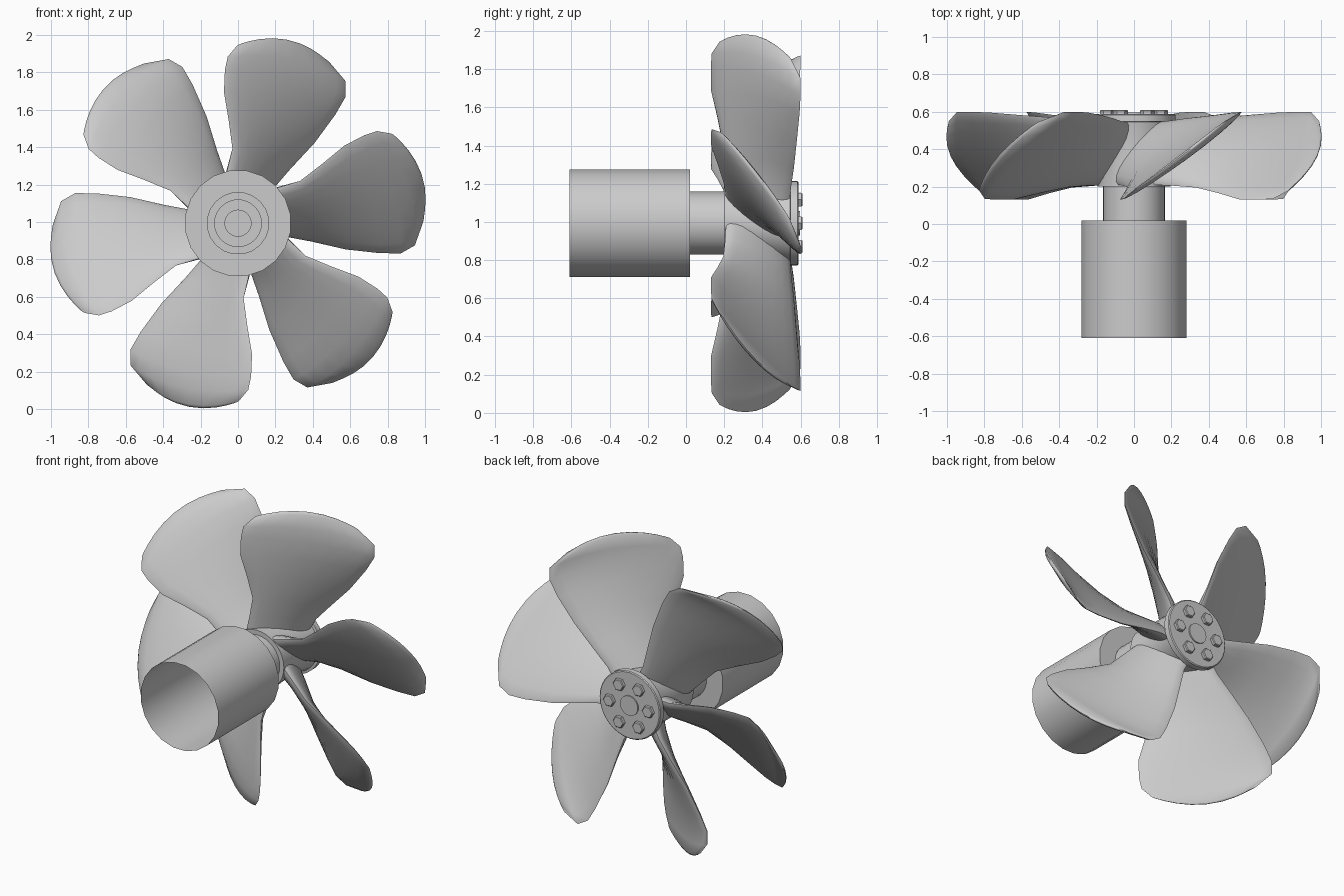
import bpy, bmesh, math
from mathutils import Vector, Matrix

if "Cube" in bpy.data.objects:
    bpy.data.objects.remove(bpy.data.objects["Cube"])

CZ = 0.993  # height of the propeller axis


def finish(name, bm, angle=35):
    bmesh.ops.remove_doubles(bm, verts=bm.verts, dist=1e-5)
    bmesh.ops.recalc_face_normals(bm, faces=bm.faces)
    me = bpy.data.meshes.new(name)
    bm.to_mesh(me)
    bm.free()
    ob = bpy.data.objects.new(name, me)
    bpy.context.collection.objects.link(ob)
    bpy.ops.object.select_all(action='DESELECT')
    ob.select_set(True)
    bpy.context.view_layer.objects.active = ob
    bpy.ops.object.shade_smooth_by_angle(angle=math.radians(angle))
    return ob


def lathe(name, profile, sides, x=0.0, z=0.0, phase=0.0, angle=35):
    """Revolve (radius, y) points around an axis parallel to y."""
    bm = bmesh.new()
    rings = []
    for r, y in profile:
        rings.append([bm.verts.new((x + r * math.cos(phase + math.tau * i / sides), y,
                                    CZ + z + r * math.sin(phase + math.tau * i / sides)))
                      for i in range(sides)] if r > 0 else [bm.verts.new((x, y, CZ + z))])
    for a, b in zip(rings, rings[1:]):
        for i in range(sides):
            j = (i + 1) % sides
            if len(a) == 1:
                bm.faces.new((a[0], b[i], b[j]))
            elif len(b) == 1:
                bm.faces.new((a[i], a[j], b[0]))
            else:
                bm.faces.new((a[i], a[j], b[j], b[i]))
    return finish(name, bm, angle)


# Open drive sleeve with its annular end, and the narrow shaft
lathe("sleeve", [(0.285, -0.61), (0.285, 0.02), (0.165, 0.02)], 20, phase=math.pi / 20)
lathe("shaft", [(0.165, 0.02), (0.165, 0.21)], 32)

# Hub, back plate and centre boss
lathe("hub", [(0, 0.23), (0.07, 0.23), (0.07, 0.215), (0.125, 0.215), (0.125, 0.2),
              (0.195, 0.2), (0.19, 0.3), (0.19, 0.45), (0.205, 0.55)], 32)
lathe("back_plate", [(0.205, 0.545), (0.222, 0.548), (0.222, 0.583), (0.216, 0.588), (0, 0.588)], 32)
lathe("centre_boss", [(0.065, 0.58), (0.065, 0.596), (0, 0.596)], 24)

# Ring of hexagonal bolts
for k in range(6):
    a = k * math.tau / 6
    lathe(f"bolt_{k + 1}", [(0.04, 0.58), (0.04, 0.605), (0.035, 0.61), (0, 0.61)], 6,
          0.142 * math.cos(a), 0.142 * math.sin(a), a, 20)

# Blade sections: left edge (x, y, z), right edge (x, y, z), half thickness, outward bulge
SECTIONS = [
    ((-0.09, 0.21, 0.15), (0.13, 0.54, 0.09), 0.060, 0.02),
    ((-0.06, 0.205, 0.27), (0.19, 0.55, 0.19), 0.045, 0.02),
    ((-0.03, 0.195, 0.40), (0.28, 0.565, 0.29), 0.034, 0.02),
    ((-0.05, 0.165, 0.55), (0.41, 0.58, 0.43), 0.030, 0.03),
    ((-0.075, 0.13, 0.70), (0.52, 0.595, 0.58), 0.027, 0.04),
    ((-0.07, 0.13, 0.82), (0.575, 0.60, 0.675), 0.024, 0.05),
    ((-0.055, 0.135, 0.89), (0.575, 0.60, 0.76), 0.020, 0.06),
    ((-0.005, 0.175, 0.95), (0.49, 0.55, 0.86), 0.013, 0.066),
    ((0.01, 0.19, 0.958), (0.475, 0.54, 0.87), 0.003, 0.07),
]
STEPS = 10


def blade(name, turn):
    bm = bmesh.new()
    loops = []
    for l, r, th, bulge in SECTIONS:
        l, r = Vector(l), Vector(r)
        chord = (r - l).normalized()
        mid = (l + r) / 2
        out = Vector((mid.x, 0, mid.z)).normalized()
        n = chord.cross(out).normalized()
        pts = []
        for i in range(2 * STEPS):
            side = 1 if i <= STEPS else -1
            u = i if i <= STEPS else 2 * STEPS - i
            t = (1 - math.cos(math.pi * u / STEPS)) / 2
            p = l.lerp(r, t) + out * bulge * 4 * t * (1 - t)
            pts.append(bm.verts.new(p + n * side * th * math.sin(math.pi * u / STEPS)))
        loops.append(pts)
    count = 2 * STEPS
    for a, b in zip(loops, loops[1:]):
        for i in range(count):
            j = (i + 1) % count
            bm.faces.new((a[i], a[j], b[j], b[i]))
    # Close the tip with a strip of quads
    tip = loops[-1]
    for i in range(STEPS):
        ring = [tip[i], tip[i + 1], tip[(count - i - 1) % count], tip[(count - i) % count]]
        bm.faces.new(list(dict.fromkeys(ring)))
    bm.transform(Matrix.Translation((0, 0, CZ)) @ Matrix.Rotation(turn, 4, 'Y'))
    return finish(name, bm, 60)


for k in range(6):
    blade(f"blade_{k + 1}", k * math.tau / 6)
